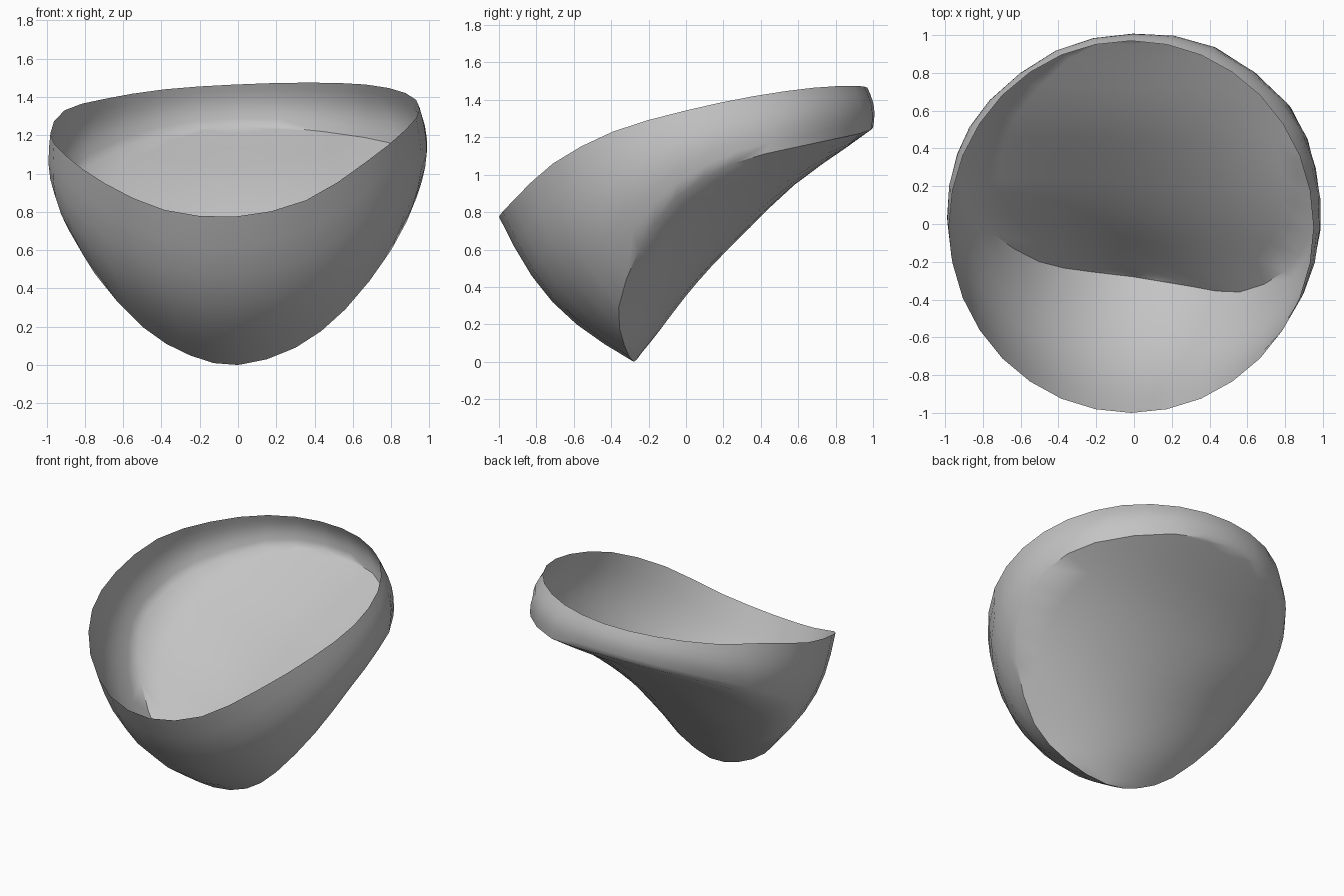
import bpy
import bmesh
import math
from mathutils import Vector

cube = bpy.data.objects.get("Cube")
if cube:
    bpy.data.objects.remove(cube, do_unlink=True)

STEPS = 2          # spline points per control point
WALL_ROWS = 6
FLOOR_COLS = 10

# Floor edge, from the lowest front point around each side to the back
BASE_LEFT = [(0, -.28, 0), (.3, -.33, .09), (.56, -.36, .29),
             (.8, -.25, .6), (.935, -.05, .88), (.96, .25, 1.06),
             (.84, .6, 1.15), (.44, .93, 1.22), (0, 1, 1.25)]
BASE_RIGHT = [(-.25, -.25, .05), (-.5, -.2, .2), (-.75, -.05, .48),
              (-.89, .13, .75), (-.89, .35, .9), (-.78, .58, 1.04),
              (-.42, .9, 1.2)]
# Floor centre line, as y and z
CENTRE = [(-.28, 0), (-.24, .06), (-.14, .19), (-.02, .35), (.13, .52),
          (.33, .72), (.58, .95), (.85, 1.14), (1, 1.25)]
# Rim heights at equal angles, from front to back and around again
RIM_Z = [.775, .86, 1.06, 1.23, 1.34, 1.42, 1.465, 1.475, 1.465,
         1.44, 1.39, 1.33, 1.21, 1.1, .95, .81]


def closed_spline(points):
    """Catmull-Rom curve through a closed loop of points."""
    pts = [Vector(p) for p in points]
    n = len(pts)
    result = []
    for i in range(n):
        a, b, c, d = (pts[(i + k) % n] for k in (-1, 0, 1, 2))
        for s in range(STEPS):
            t = s / STEPS
            result.append(b + (c - a) * t / 2
                          + (a - b * 2.5 + c * 2 - d / 2) * t ** 2
                          + (b * 3 - a - c * 3 + d) * t ** 3 / 2)
    return result


def rim_point(index, height):
    angle = math.tau * index / len(RIM_Z)
    return (.965 * math.sin(angle) - .015, -.985 * math.cos(angle) - .015, height)


base = closed_spline(BASE_LEFT + BASE_RIGHT[::-1])
rim = closed_spline([rim_point(i, z) for i, z in enumerate(RIM_Z)])
middle = [Vector((0, y, z)) for y, z in CENTRE]
middle = closed_spline(middle + middle[-2:0:-1])
count = len(base)
half = count // 2

bm = bmesh.new()


def add_quad(*corners):
    unique = list(dict.fromkeys(corners))
    if len(unique) > 2:
        bm.faces.new(unique).smooth = True


# Bulging wall from the floor edge to the rim
rings = []
for row in range(WALL_ROWS + 1):
    t = row / WALL_ROWS
    ring = []
    for j in range(count):
        rise = rim[j] - base[j]
        along = (base[(j + 1) % count] - base[j - 1]
                 + rim[(j + 1) % count] - rim[j - 1])
        outward = along.cross(rise).normalized()
        bulge = .095 * rise.length * math.sin(math.pi * t)
        ring.append(bm.verts.new(base[j] + rise * t + outward * bulge))
    rings.append(ring)
for low, high in zip(rings, rings[1:]):
    for j in range(count):
        k = (j + 1) % count
        add_quad(low[j], low[k], high[k], high[j])

# Saddle-shaped floor spanning the two sides of the floor edge
edge = rings[0]
rows = [[edge[0]] * (FLOOR_COLS + 1)]
for j in range(1, half):
    left, right, centre = base[j], base[-j], middle[j].copy()
    centre.x = (left.x + right.x) / 2
    row = [edge[j]]
    for i in range(1, FLOOR_COLS):
        u = 1 - 2 * i / FLOOR_COLS
        row.append(bm.verts.new(centre * (1 - u * u) + left * u * (u + 1) / 2
                                + right * u * (u - 1) / 2))
    rows.append(row + [edge[-j]])
rows.append([edge[half]] * (FLOOR_COLS + 1))
for a, b in zip(rows, rows[1:]):
    for i in range(FLOOR_COLS):
        add_quad(a[i], a[i + 1], b[i + 1], b[i])

mesh = bpy.data.meshes.new("curved_shell")
bm.to_mesh(mesh)
bm.free()
shell = bpy.data.objects.new("curved_shell", mesh)
bpy.context.collection.objects.link(shell)

# Plain grey finish
grey = bpy.data.materials.new("light_grey")
grey.use_nodes = True
colour = (.55, .55, .55, 1)
grey.diffuse_color = colour
grey.node_tree.nodes["Principled BSDF"].inputs["Base Color"].default_value = colour
mesh.materials.append(grey)

bpy.ops.object.select_all(action="DESELECT")
shell.select_set(True)
bpy.context.view_layer.objects.active = shell
bpy.ops.object.shade_smooth_by_angle(angle=math.radians(50))
